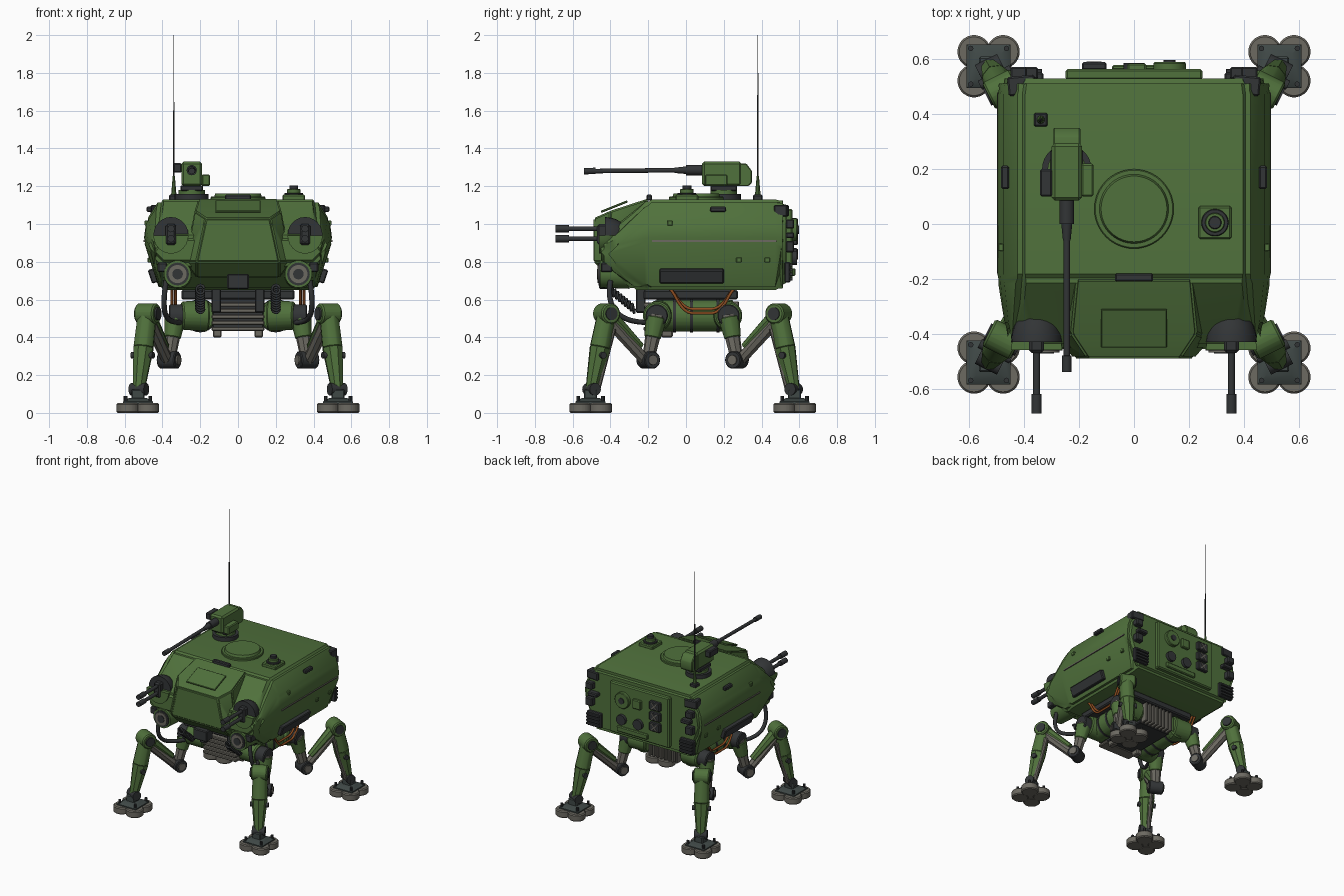
import bpy, bmesh, math
from mathutils import Vector, Matrix

cube = bpy.data.objects.get("Cube")
if cube:
    bpy.data.objects.remove(cube, do_unlink=True)


def material(name, rgb):
    m = bpy.data.materials.new(name)
    m.use_nodes = True
    m.diffuse_color = (*rgb, 1)
    m.node_tree.nodes["Principled BSDF"].inputs["Base Color"].default_value = (*rgb, 1)
    return m


GREEN = material("olive green", (0.08, 0.165, 0.045))
DARK = material("dark gunmetal", (0.032, 0.035, 0.037))
GREY = material("warm grey", (0.15, 0.142, 0.12))
SLATE = material("slate", (0.05, 0.065, 0.062))
ORANGE = material("orange cable", (0.27, 0.075, 0.015))
CY = 0.035  # middle of the leg layout


def finish(name, bm, mat, bevel=0, segments=1):
    if bevel:
        bmesh.ops.bevel(bm, geom=bm.edges[:], offset=bevel, segments=segments,
                        affect='EDGES', clamp_overlap=True)
    bmesh.ops.recalc_face_normals(bm, faces=bm.faces[:])
    me = bpy.data.meshes.new(name)
    bm.to_mesh(me)
    bm.free()
    me.materials.append(mat)
    me.shade_smooth()
    me.set_sharp_from_angle(angle=math.radians(32))
    ob = bpy.data.objects.new(name, me)
    bpy.context.collection.objects.link(ob)
    return ob


def box(name, mat, c, size, bevel=0.006, rot=(0, 0, 0)):
    bm = bmesh.new()
    bmesh.ops.create_cube(bm, size=1, matrix=Matrix.Diagonal((*size, 1)))
    ob = finish(name, bm, mat, bevel)
    ob.location, ob.rotation_euler = c, rot
    return ob


def rod(name, mat, p, q, r1, r2=None, n=20, bevel=0):
    p, q = Vector(p), Vector(q)
    turn = (q - p).to_track_quat('Z', 'Y').to_matrix().to_4x4()
    bm = bmesh.new()
    bmesh.ops.create_cone(bm, cap_ends=True, segments=n, radius1=r1,
                          radius2=r1 if r2 is None else r2, depth=(q - p).length,
                          matrix=Matrix.Translation((p + q) / 2) @ turn)
    return finish(name, bm, mat, bevel)


def hull(name, mat, pts, bevel=0, segments=1, mirror=False):
    if mirror:
        pts = [(s * x, y, z) for x, y, z in pts for s in (1, -1)]
    bm = bmesh.new()
    for p in pts:
        bm.verts.new(p)
    res = bmesh.ops.convex_hull(bm, input=bm.verts[:])
    bmesh.ops.delete(bm, geom=[v for v in bm.verts if not v.link_faces], context='VERTS')
    bmesh.ops.dissolve_limit(bm, angle_limit=0.02, verts=bm.verts[:], edges=bm.edges[:])
    return finish(name, bm, mat, bevel, segments)


def hose(name, mat, pts, r):
    cu = bpy.data.curves.new(name, 'CURVE')
    cu.dimensions, cu.bevel_depth, cu.bevel_resolution = '3D', r, 2
    sp = cu.splines.new('NURBS')
    sp.points.add(len(pts) - 1)
    for a, p in zip(sp.points, pts):
        a.co = (*p, 1)
    sp.use_endpoint_u, sp.order_u = True, 3
    cu.materials.append(mat)
    ob = bpy.data.objects.new(name, cu)
    bpy.context.collection.objects.link(ob)


# Armoured hull: cross-sections from rear to front
full = [(0.415, 1.13), (0.485, 1.02), (0.5, 0.91), (0.415, 0.65)]
body = [(x - 0.01, 0.53, z + (0.02 if z < 0.7 else -0.01)) for x, z in full]
body += [(x, y, z) for y in (0.49, -0.2) for x, z in full]
body += [(0.4, -0.28, 0.65), (0.36, -0.45, 0.93), (0.43, -0.45, 0.89),
         (0.46, -0.45, 0.85), (0.4, -0.45, 0.79)]
hull("body_shell", GREEN, body, 0.022, 2, mirror=True)
hull("nose_block", GREEN, [(0.21, -0.2, 1.135), (0.23, -0.4, 1.07), (0.17, -0.49, 1.03),
     (0.22, -0.49, 0.8), (0.22, -0.4, 0.715), (0.28, -0.42, 0.8), (0.2, -0.2, 0.75)],
     0.008, 2, mirror=True)
box("nose_hatch", GREEN, (0, -0.38, 1.092), (0.24, 0.15, 0.012), 0.003, (0.38, 0, 0))
box("vision_block", DARK, (0, -0.195, 1.14), (0.14, 0.03, 0.03))
rod("hatch_ring", GREEN, (0, 0.055, 1.12), (0, 0.055, 1.145), 0.145, n=40, bevel=0.004)
rod("hatch_lid", GREEN, (0, 0.055, 1.14), (0, 0.055, 1.162), 0.128, 0.12, n=40)
box("chin_sensor", DARK, (0, -0.42, 0.695), (0.115, 0.08, 0.08))

# Periscope
box("periscope_base", GREEN, (0.295, 0.005, 1.14), (0.12, 0.12, 0.03))
for r, z, m in ((0.05, 1.165, DARK), (0.036, 1.185, GREEN), (0.024, 1.205, DARK)):
    rod("periscope_ring", m, (0.295, 0.005, 1.14), (0.295, 0.005, z), r, bevel=0.003)

# Roof gun
GX = -0.245
rod("turret_ring", DARK, (GX, 0.2, 1.12), (GX, 0.2, 1.16), 0.09, n=28)
rod("turret_neck", GREEN, (GX, 0.2, 1.16), (GX, 0.2, 1.18), 0.07, n=28)
box("turret_mount", DARK, (GX, 0.2, 1.19), (0.12, 0.14, 0.03))
box("gun_receiver", GREEN, (GX, 0.19, 1.265), (0.11, 0.21, 0.13), 0.012)
hull("gun_rear_cover", GREEN, [(GX + x, y, z) for x in (-0.05, 0.05) for y, z in
     ((0.27, 1.2), (0.27, 1.32), (0.32, 1.32), (0.35, 1.28), (0.35, 1.22), (0.33, 1.2))], 0.005)
box("gun_sight", DARK, (-0.32, 0.15, 1.297), (0.045, 0.1, 0.05))
box("gun_ammo_box", GREEN, (-0.17, 0.16, 1.232), (0.045, 0.12, 0.06))
rod("gun_mantlet", DARK, (GX, 0.1, 1.285), (GX, -0.0, 1.285), 0.027)
rod("gun_jacket", DARK, (GX, 0, 1.285), (GX, -0.06, 1.284), 0.02, 0.014)
rod("gun_barrel", DARK, (GX, -0.05, 1.285), (GX, -0.5, 1.28), 0.012)
rod("gun_muzzle", DARK, (GX, -0.48, 1.281), (GX, -0.54, 1.28), 0.017)

# Antenna
box("antenna_base", DARK, (-0.34, 0.38, 1.14), (0.05, 0.05, 0.03))
rod("antenna_cone", GREEN, (-0.34, 0.38, 1.14), (-0.34, 0.38, 1.255), 0.016, 0.006, 10)
rod("antenna_lower", DARK, (-0.34, 0.38, 1.2), (-0.34, 0.38, 1.6), 0.005, 0.004, 8)
rod("antenna_whip", DARK, (-0.34, 0.38, 1.6), (-0.34, 0.38, 2.0), 0.003, 0.002, 6)

# Parts mirrored on both sides of the hull
for s in (-1, 1):
    gx, tilt = 0.355 * s, 0.316 * s
    for name, mat, flip in (("gun_dome", DARK, 1), ("gun_cradle", GREEN, -1)):
        front = -0.43 if flip > 0 else -0.46
        pts = []
        for i in range(7):
            e = i * math.pi / 12
            for j in range(13):
                a = j * math.pi / 12
                pts.append((gx + 0.093 * math.cos(e) * math.cos(a), front + 0.125 * math.sin(e),
                            0.94 + flip * 0.097 * math.cos(e) * math.sin(a)))
        hull(name, mat, pts)
    box("gun_slot", DARK, (gx, -0.44, 0.945), (0.055, 0.06, 0.11), 0.01)
    for z in (0.975, 0.922):
        rod("twin_barrel", DARK, (gx, -0.4, z), (gx, -0.66, z), 0.013, n=14)
        rod("twin_muzzle", DARK, (gx, -0.62, z), (gx, -0.69, z), 0.019, n=14)
    hx = 0.32 * s
    rod("headlight_housing", GREEN, (hx, -0.3, 0.735), (hx, -0.455, 0.735), 0.078, 0.072, 28)
    for r, y, m in ((0.06, -0.462, DARK), (0.048, -0.468, GREY), (0.028, -0.472, DARK)):
        rod("headlight_lens", m, (hx, -0.44, 0.735), (hx, y, 0.735), r, n=28)
    box("headlight_bracket", DARK, (0.4 * s, -0.42, 0.77), (0.05, 0.06, 0.05))
    box("belt_line", GREY, (0.496 * s, 0.15, 0.91), (0.008, 0.66, 0.008), 0)
    box("side_panel", DARK, (0.45 * s, 0.03, 0.725), (0.035, 0.34, 0.075), 0.006, (0, tilt, 0))
    box("side_lamp", DARK, (0.47 * s, 0.17, 1.078), (0.03, 0.085, 0.028))
    for y, z, x in ((-0.085, 1.005, 0.485), (0.28, 0.81, 0.468), (0.43, 0.81, 0.468)):
        box("side_marker", GREEN, (x * s, y, z), (0.02, 0.028, 0.026), 0.003)
    # Rear corner equipment
    box("corner_box", DARK, (0.41 * s, 0.505, 1.07), (0.1, 0.07, 0.06), 0.006, (0, 0, -0.1 * s))
    for x, z, w, h in ((0.42, 1.0, 0.06, 0.05), (0.39, 0.94, 0.08, 0.03), (0.42, 0.88, 0.06, 0.06)):
        box("rear_lamp", DARK, (x * s, 0.55, z), (w, 0.045, h))
    for i in range(4):
        box("rear_vent_slat", DARK, (0.39 * s, 0.55, 0.71 + 0.024 * i), (0.11, 0.03, 0.016), 0.002)
    box("rear_vent", DARK, (0.39 * s, 0.537, 0.745), (0.12, 0.03, 0.11))
    # Hoses and slung cables
    hose("front_hose", DARK, [(0.38 * s, -0.4, 0.7), (0.4 * s, -0.42, 0.58),
         (0.37 * s, -0.3, 0.47), (0.28 * s, -0.15, 0.48)], 0.014)
    coil = [(0.2 * s + 0.022 * math.cos(i * 0.9), -0.41 + 0.0022 * i,
             0.66 - 0.0018 * i + 0.022 * math.sin(i * 0.9)) for i in range(64)]
    hose("coiled_hose", DARK, coil, 0.007)
    for k, drop in enumerate((0.2, 0.24)):
        hose("slung_cable", ORANGE, [((0.33 + 0.02 * k) * s, CY + 0.05 + 0.19 * t,
             0.66 - drop * (0.55 if abs(t) < 0.9 else abs(t) - 1))
             for t in (-1, -0.92, -0.5, 0, 0.5, 0.92, 1)], 0.008)
    # Belly tanks
    rod("belly_tank", GREEN, (0.2 * s, -0.13, 0.515), (0.2 * s, 0.25, 0.515), 0.085, n=24, bevel=0.008)
    for y in (-0.06, 0.03, 0.17):
        rod("tank_band", DARK, (0.2 * s, y - 0.008, 0.515), (0.2 * s, y + 0.008, 0.515), 0.089, n=24)
    box("tow_clamp", DARK, (0.115 * s, -0.24, 0.605), (0.05, 0.05, 0.15))
    box("belly_foot", GREY, (0.11 * s, -0.1, 0.42), (0.045, 0.06, 0.04))

# Rear service panel
box("rear_panel", GREEN, (0, 0.545, 0.89), (0.5, 0.04, 0.38), 0.008)
rod("rear_valve", GREEN, (0.13, 0.55, 0.97), (0.13, 0.59, 0.97), 0.06, n=24, bevel=0.005)
rod("rear_valve_hub", DARK, (0.13, 0.58, 0.97), (0.13, 0.597, 0.97), 0.022)
box("rear_small_box", GREEN, (0.01, 0.57, 0.97), (0.07, 0.03, 0.07))
for z in (1.0, 0.92, 0.84):
    box("rear_socket", DARK, (-0.145, 0.575, z), (0.09, 0.03, 0.065))
    for a in (0.8, -0.8):
        box("rear_socket_cross", GREY, (-0.145, 0.591, z), (0.07, 0.004, 0.008), 0, (0, a, 0))
for x in (0.14, 0.0):
    rod("rear_port", DARK, (x, 0.55, 0.82), (x, 0.587, 0.82), 0.038)
box("rear_step", GREEN, (0.05, 0.57, 0.745), (0.26, 0.02, 0.04))

# Undercarriage
box("belly_plate", DARK, (0, 0.025, 0.625), (0.6, 0.5, 0.05), 0.008)
box("belly_core", DARK, (0, CY, 0.525), (0.27, 0.38, 0.17))
for i in range(5):
    box("front_grille_slat", GREY, (0, -0.18, 0.445 + 0.032 * i), (0.28, 0.09, 0.022), 0.005)
for i in range(8):
    box("rear_grille_slat", GREY, (-0.112 + 0.032 * i, 0.25, 0.515), (0.018, 0.06, 0.15), 0.004)

# Four identical legs
for sx in (-1, 1):
    for sy in (-1, 1):
        def at(x, y, z):
            return Vector((sx * x, CY + sy * y, z))
        hip, knee, elbow, ankle = (at(0.33, 0.19, 0.515), at(0.365, 0.235, 0.28),
                                   at(0.48, 0.455, 0.525), at(0.525, 0.535, 0.125))
        across = (at(0.1, -0.05, 0) - at(0, 0, 0)).normalized()
        rod("hip_axle", GREEN, at(0.16, 0.17, 0.515), at(0.3, 0.19, 0.515), 0.085, 0.075, 24, 0.008)
        rod("hip_cap", DARK, at(0.28, 0.19, 0.515), at(0.365, 0.19, 0.515), 0.06, n=24, bevel=0.006)
        rod("thigh", GREY, hip, knee, 0.048, 0.032, 8)
        rod("thigh_cover", GREEN, hip.lerp(knee, 0.05), hip.lerp(knee, 0.5), 0.058, 0.045, 8, 0.004)
        rod("knee_joint", DARK, knee - across * 0.052, knee + across * 0.052, 0.047, n=20, bevel=0.005)
        rod("knee_hub", GREY, knee - across * 0.06, knee + across * 0.06, 0.026)
        low = Vector((0, 0, 0.02))
        rod("forearm", GREY, knee - low, elbow - low, 0.03, 0.036, 8)
        rod("forearm_cover", GREEN, knee.lerp(elbow, 0.2) + low, elbow + low * 0.5, 0.026, 0.04, 8)
        rod("elbow_joint", GREEN, elbow - across * 0.058, elbow + across * 0.055, 0.056, n=20, bevel=0.008)
        rod("elbow_hub", DARK, elbow - across * 0.068, elbow + across * 0.062, 0.034)
        rod("shin", GREEN, elbow, elbow.lerp(ankle, 0.45), 0.052, 0.056, 8, 0.005)
        rod("shin_lower", GREEN, elbow.lerp(ankle, 0.45), ankle, 0.056, 0.033, 8)
        mid = elbow.lerp(ankle, 0.55)
        rod("shin_pin", DARK, mid - across * 0.064, mid + across * 0.064, 0.018, n=12)
        rod("shin_strut", GREY, elbow.lerp(ankle, 0.2) - at(0, 0.05, 0) + at(0, 0, 0),
            ankle - at(0, 0.03, 0) + at(0, 0, 0), 0.017, n=10)
        rod("ankle_joint", DARK, ankle - across * 0.045, ankle + across * 0.045, 0.033, n=16)
        fx, fy = sx * 0.53, CY + sy * 0.54
        hull("foot_plate", SLATE, [(fx + a * w, fy + b * w, z) for a in (-1, 1) for b in (-1, 1)
             for w, z in ((0.08, 0.045), (0.08, 0.06), (0.045, 0.08))])
        box("ankle_block", SLATE, (fx, fy, 0.095), (0.07, 0.07, 0.06))
        for a in (-1, 1):
            for b in (-1, 1):
                px, py = fx + a * 0.053, fy + b * 0.053
                rod("foot_pad", GREY, (px, py, 0), (px, py, 0.052), 0.061, n=24, bevel=0.007)
                rod("foot_bolt", DARK, (fx + a * 0.065, fy + b * 0.065, 0.05),
                    (fx + a * 0.065, fy + b * 0.065, 0.09), 0.01, n=8)
        rod("foot_core", GREY, (fx, fy, 0.004), (fx, fy, 0.05), 0.06, n=16)
